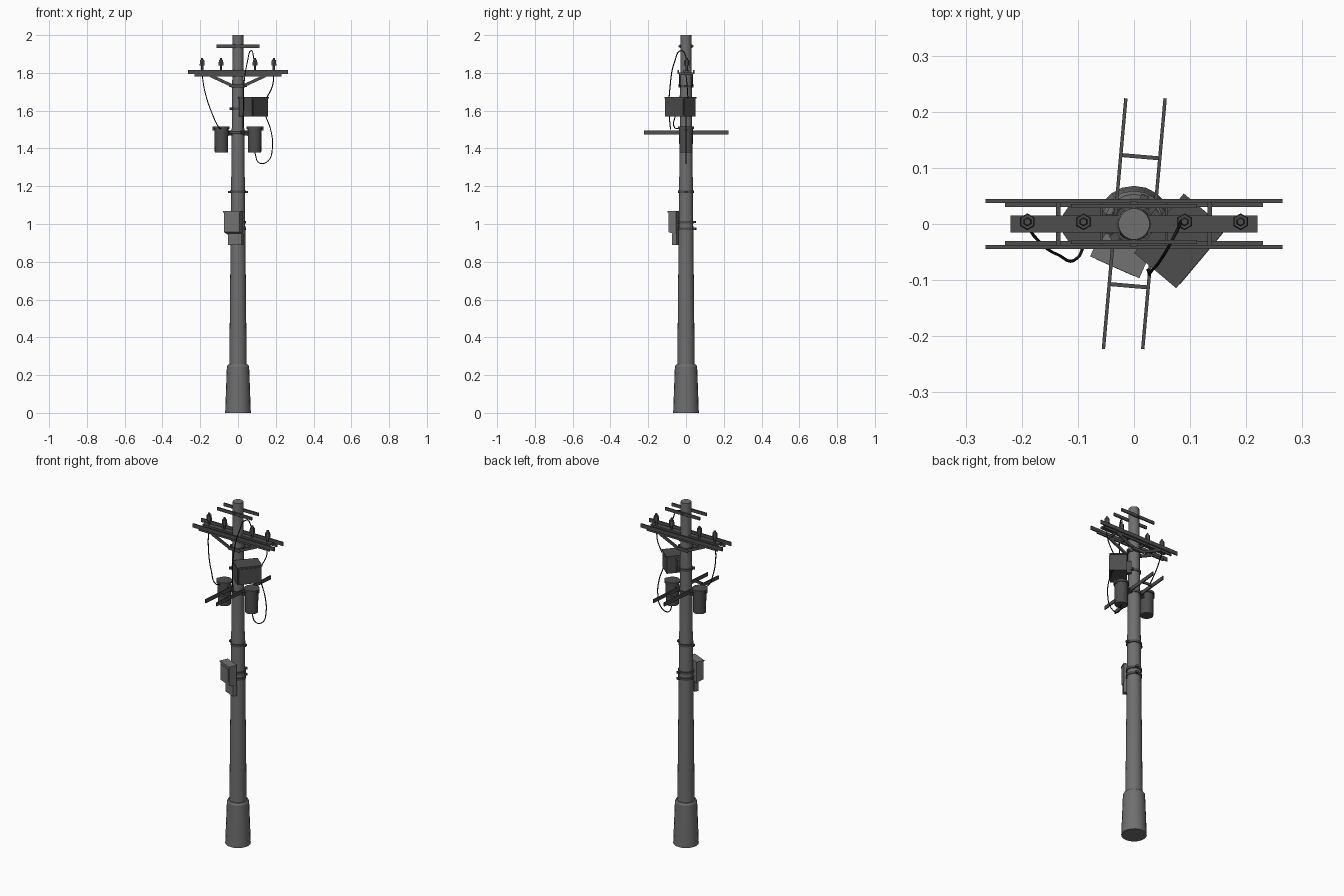
import bpy, math
from mathutils import Vector

cube = bpy.data.objects.get("Cube")
if cube:
    bpy.data.objects.remove(cube)


def material(name, value):
    m = bpy.data.materials.new(name)
    m.use_nodes = True
    colour = (value, value, value, 1)
    m.diffuse_color = colour
    bsdf = m.node_tree.nodes["Principled BSDF"]
    bsdf.inputs["Base Color"].default_value = colour
    bsdf.inputs["Roughness"].default_value = 0.8
    return m


CONCRETE = material("concrete grey", 0.16)
CABINET = material("cabinet grey", 0.17)
STEEL = material("dark steel", 0.075)
RUBBER = material("black rubber", 0.008)


def finish(name, mat, smooth=False):
    ob = bpy.context.object
    ob.name = name
    ob.data.materials.append(mat)
    if smooth:
        bpy.ops.object.shade_smooth_by_angle(angle=math.radians(40))
    return ob


def box(name, centre, size, mat=STEEL, turn=0):
    bpy.ops.mesh.primitive_cube_add(size=1, location=centre, rotation=(0, 0, turn))
    bpy.context.object.scale = size
    return finish(name, mat)


def tube(name, x, y, z0, z1, r0, r1, mat=STEEL, sides=16, smooth=True):
    bpy.ops.mesh.primitive_cone_add(vertices=sides, radius1=r0, radius2=r1,
                                    depth=z1 - z0, location=(x, y, (z0 + z1) / 2))
    return finish(name, mat, smooth)


def bar(name, a, b, width, height, mat=STEEL):
    a, b = Vector(a), Vector(b)
    ob = box(name, (a + b) / 2, ((b - a).length, width, height), mat)
    d = (b - a).normalized()
    ob.rotation_euler = (0, -math.asin(d.z), math.atan2(d.y, d.x))
    return ob


def cable(name, points):
    curve = bpy.data.curves.new(name, "CURVE")
    curve.dimensions = "3D"
    curve.bevel_depth = 0.0028
    curve.bevel_resolution = 1
    curve.resolution_u = 6
    spline = curve.splines.new("BEZIER")
    spline.bezier_points.add(len(points) - 1)
    for p, co in zip(spline.bezier_points, points):
        p.co = co
        p.handle_left_type = p.handle_right_type = "AUTO"
    curve.materials.append(RUBBER)
    bpy.context.collection.objects.link(bpy.data.objects.new(name, curve))


def pole_radius(z):
    return 0.046 - 0.018 * (z - 0.25) / 1.75


# Pole and its footing sleeve
tube("pole", 0, 0, 0.2, 2.0, pole_radius(0.2), 0.028, CONCRETE, 20)
tube("footing", 0, 0, 0, 0.245, 0.068, 0.059, CONCRETE, 20)
tube("footing_rim", 0, 0, 0.245, 0.255, 0.059, 0.053, CONCRETE, 20)

# Clamp bands with a bolt lug on each side
for z, turn in ((0.975, 1.2), (1.01, 1.2), (1.17, 0), (1.48, 0), (1.61, 0.6), (1.73, 0)):
    r = pole_radius(z) + 0.005
    tube("band", 0, 0, z - 0.007, z + 0.007, r, r)
    box("band_lugs", (0, 0, z), (2 * r + 0.024, 0.014, 0.012), STEEL, turn)

# Twin top arm
for s in (-1, 1):
    box("top_arm", (0, s * 0.032, 1.94), (0.225, 0.007, 0.018))
box("top_arm_bolt", (0, 0, 1.94), (0.012, 0.08, 0.008))

# Main crossarm with angle braces
box("insulator_plank", (0, 0, 1.808), (0.44, 0.03, 0.01))
for s in (-1, 1):
    box("crossarm", (0, s * 0.041, 1.805), (0.53, 0.007, 0.022))
    box("crossarm_flange", (0, s * 0.034, 1.788), (0.46, 0.007, 0.014))
    box("brace_foot", (0, s * 0.036, 1.732), (0.075, 0.008, 0.018))
    box("crossarm_tie", (s * 0.135, 0, 1.795), (0.008, 0.076, 0.012))
    box("crossarm_tie_inner", (s * 0.058, 0, 1.795), (0.006, 0.076, 0.012))
    for t in (-1, 1):
        bar("brace", (s * 0.03, t * 0.034, 1.732), (s * 0.145, t * 0.034, 1.785), 0.008, 0.016)

# Insulators
for x in (-0.19, -0.09, 0.09, 0.19):
    tube("insulator_pin", x, 0.004, 1.81, 1.845, 0.007, 0.007, sides=6, smooth=False)
    tube("insulator", x, 0.004, 1.838, 1.868, 0.015, 0.013, sides=6, smooth=False)
    tube("insulator_cap", x, 0.004, 1.868, 1.88, 0.008, 0.006, sides=6, smooth=False)

# Transformer cans hung on either side
for s in (-1, 1):
    x = s * 0.088
    tube("transformer", x, 0, 1.378, 1.505, 0.035, 0.037)
    tube("transformer_lid", x, 0, 1.503, 1.516, 0.042, 0.042)
    box("transformer_lug", (s * 0.128, 0, 1.506), (0.012, 0.018, 0.02))
    for z in (1.472, 1.488):
        box("transformer_bracket", (s * 0.045, 0, z), (0.05, 0.035, 0.008))

# Platform frame clamped across the pole
slope = 0.09
for x in (-0.035, 0.035):
    bar("platform_rail", (x - 0.0195, -0.223, 1.485), (x + 0.0205, 0.224, 1.485), 0.006, 0.021)
for y in (-0.11, 0.12):
    x = y * slope
    bar("platform_rung", (x - 0.035, y + 0.003, 1.485), (x + 0.035, y - 0.003, 1.485), 0.007, 0.014)

# Switch box, turned toward the front
turn = math.radians(50)
u = Vector((math.cos(turn), math.sin(turn), 0))
v = Vector((u.y, -u.x, 0))
centre = Vector((0.082, -0.03, 1.62))
box("switch_box", centre, (0.132, 0.092, 0.1), STEEL, turn)
box("switch_box_roof", centre + Vector((0, 0, 0.049)), (0.138, 0.098, 0.007), STEEL, turn)
box("switch_box_door", centre + v * 0.047, (0.12, 0.006, 0.084), STEEL, turn)
box("switch_box_mount", centre - v * 0.055, (0.03, 0.03, 0.07), STEEL, turn)

# Meter cabinet with a tapered skirt and a lower conduit box
turn = math.radians(-24)
out = Vector((math.sin(turn), -math.cos(turn), 0))
middle = out * 0.059
cabinet = box("meter_cabinet", middle + Vector((0, 0, 1.005)), (0.092, 0.045, 0.12), CABINET, turn)
for vert in cabinet.data.vertices:
    if vert.co.z < 0 and vert.co.y < 0:
        vert.co.z += 0.1
box("meter_door", middle + out * 0.0235 + Vector((0, 0, 1.012)), (0.074, 0.005, 0.08), CABINET, turn)
box("meter_roof", middle + out * 0.001 + Vector((0, 0, 1.065)), (0.096, 0.049, 0.006), CABINET, turn)
box("conduit_box", out * 0.05 + Vector((0.008, 0, 0.92)), (0.08, 0.025, 0.062), CABINET, turn)

# Cables
cable("left_cable", [(-0.19, 0, 1.79), (-0.175, -0.025, 1.7), (-0.135, -0.055, 1.58),
                     (-0.1, -0.06, 1.51), (-0.09, -0.04, 1.505)])
cable("upper_cable", [(0.085, 0.006, 1.87), (0.07, -0.025, 1.918), (0.05, -0.06, 1.86),
                      (0.03, -0.085, 1.72), (0.028, -0.09, 1.6), (0.025, -0.082, 1.5)])
cable("right_cable", [(0.19, 0, 1.79), (0.182, 0.006, 1.73), (0.15, 0.01, 1.665)])
cable("loop_cable", [(0.145, 0, 1.575), (0.175, 0, 1.49), (0.182, 0, 1.4), (0.16, 0, 1.335),
                     (0.115, 0, 1.322), (0.088, 0, 1.38)])
